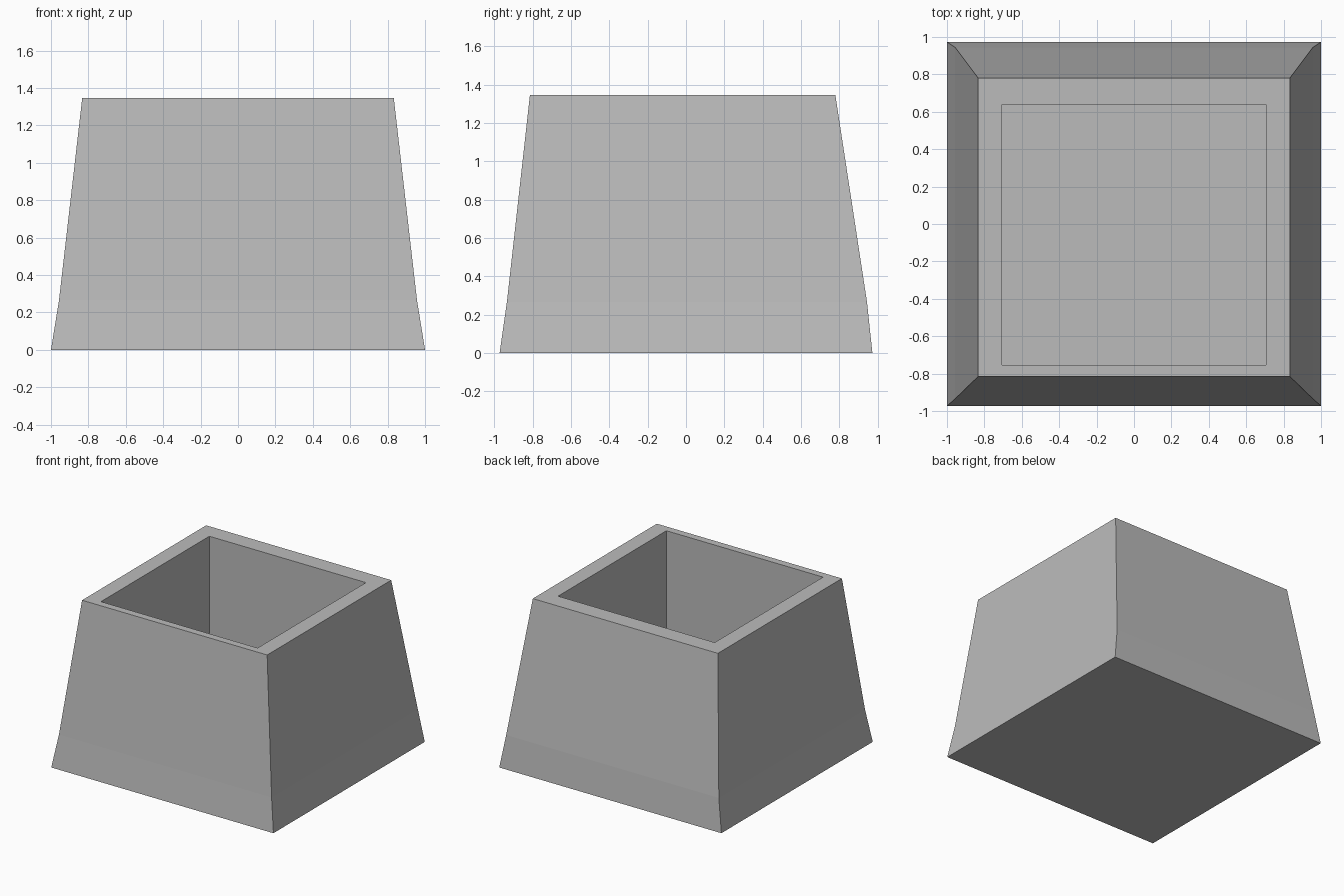
import bpy, bmesh

cube = bpy.data.objects.get("Cube")
if cube:
    bpy.data.objects.remove(cube, do_unlink=True)

# Single grey material
grey = bpy.data.materials.new("light grey")
grey.use_nodes = True
colour = (0.5, 0.5, 0.5, 1)
grey.diffuse_color = colour
grey.node_tree.nodes["Principled BSDF"].inputs["Base Color"].default_value = colour

# Rectangular rings: half width, front y, back y, height
rings = [
    (1.0, -0.973, 0.973, 0.0),     # base
    (0.957, -0.935, 0.945, 0.265),  # flare of the foot
    (0.833, -0.815, 0.78, 1.345),  # outer rim
    (0.705, -0.755, 0.638, 1.345),  # inner rim
    (0.705, -0.755, 0.638, 0.2),   # cavity floor
]


def add_ring(bm, half, front, back, z):
    corners = [(-half, front), (half, front), (half, back), (-half, back)]
    return [bm.verts.new((x, y, z)) for x, y in corners]


# Loft the rings into a tapered open box, then cap both ends
bm = bmesh.new()
loops = [add_ring(bm, *ring) for ring in rings]
for lower, upper in zip(loops, loops[1:]):
    for i in range(4):
        j = (i + 1) % 4
        bm.faces.new((lower[i], lower[j], upper[j], upper[i]))
bm.faces.new(loops[0][::-1])
bm.faces.new(loops[-1])
bmesh.ops.recalc_face_normals(bm, faces=bm.faces)

mesh = bpy.data.meshes.new("tapered_box")
bm.to_mesh(mesh)
bm.free()
mesh.materials.append(grey)
box = bpy.data.objects.new("tapered_box", mesh)
bpy.context.collection.objects.link(box)
